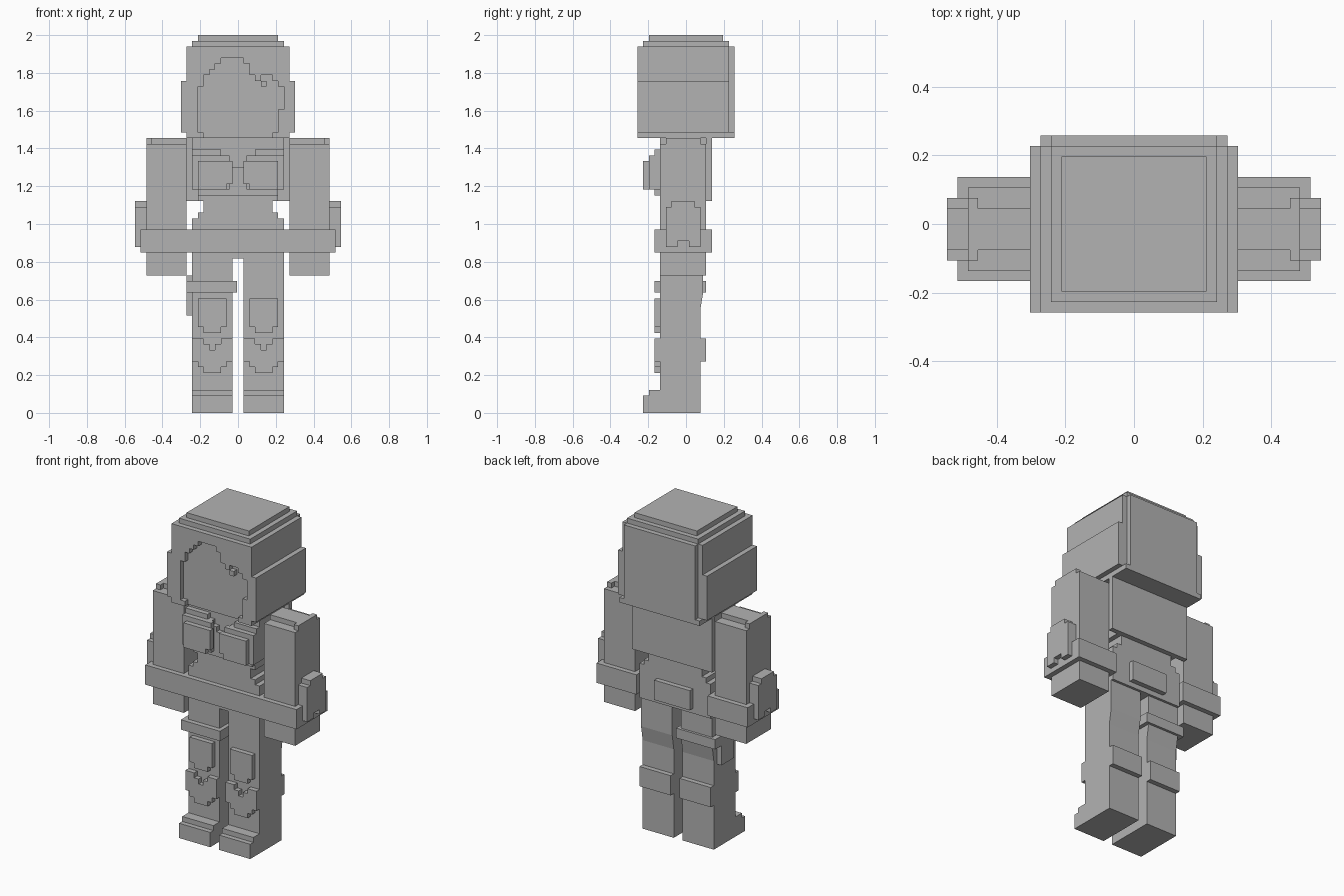
import bpy, bmesh
from mathutils import Vector

cube = bpy.data.objects.get("Cube")
if cube:
    bpy.data.objects.remove(cube, do_unlink=True)

U = 2 / 66  # one block of the figure

grey = bpy.data.materials.new("plain_grey")
grey.use_nodes = True
GREY = (0.45, 0.45, 0.45, 1)
grey.diffuse_color = GREY
grey.node_tree.nodes["Principled BSDF"].inputs["Base Color"].default_value = GREY


def prism(name, outline, a, b, axis="y", flip=1):
    """Extrude an outline (x,z along y; or y,z along x) from a to b."""
    bm = bmesh.new()

    def place(p, d):
        x, y = (p[0], d) if axis == "y" else (d, p[0])
        return Vector((x * flip, y, p[1])) * U
    face = bm.faces.new([bm.verts.new(place(p, a)) for p in outline])
    step = place((0, 0), b) - place((0, 0), a)
    moved = bmesh.ops.extrude_face_region(bm, geom=[face])["geom"]
    bmesh.ops.translate(bm, vec=step, verts=[v for v in moved if isinstance(v, bmesh.types.BMVert)])
    bmesh.ops.recalc_face_normals(bm, faces=bm.faces)
    mesh = bpy.data.meshes.new(name)
    bm.to_mesh(mesh)
    bm.free()
    mesh.materials.append(grey)
    ob = bpy.data.objects.new(name, mesh)
    bpy.context.collection.objects.link(ob)
    return ob


def box(name, x0, x1, y0, y1, z0, z1, flip=1):
    return prism(name, [(x0, z0), (x1, z0), (x1, z1), (x0, z1)], y0, y1, "y", flip)


def symmetric(half):
    return half + [(-x, z) for x, z in reversed(half)]


# head with stepped crown and back of hair
box("head", -9, 9, -7.5, 7.5, 48, 64)
box("crown_step", -8, 8, -7.5, 7.5, 64, 65)
box("crown_top", -7, 7, -6.5, 6.5, 65, 66)
box("hair_back", -8, 8, 7.5, 8.5, 48, 64)

# hair framing the recessed face
prism("hair_front", [
    (-9, 48), (-9, 64), (9, 64), (9, 48), (6, 48), (6, 49), (7, 49), (7, 53),
    (8, 53), (8, 57), (7, 57), (7, 58), (6, 58), (6, 59), (4, 59), (4, 58),
    (3, 58), (3, 59), (2, 59), (2, 61), (1, 61), (1, 62), (-3, 62), (-3, 61),
    (-4, 61), (-4, 60), (-5, 60), (-5, 59), (-6, 59), (-6, 57), (-7, 57),
    (-7, 49), (-6, 49), (-6, 48)], -8.5, -7.5)
box("hair_pin", 4, 5, -8.5, -7.5, 57, 58)

# torso with narrow waist, long hair on the back
prism("torso", symmetric([(8, 27), (8, 34), (7, 34), (7, 35), (6, 35), (6, 37),
                          (7, 37), (7, 39), (8, 39), (8, 48)]), -4.5, 3.5)
box("long_hair", -9, 9, 3.5, 4.5, 37, 48)
box("chest_band", -7, 7, -5.5, -4.5, 38, 39)
box("chest_bridge", -1, 1, -5.5, -4.5, 39, 43)
box("belt", -9, 9, -5.5, -4.5, 28, 32)
box("back_pouch", -4, 4, 3.5, 4.5, 28, 32)

for side, s in (("left", 1), ("right", -1)):
    # side hair and lower back locks
    box(side + "_side_hair", 9, 10, -8.5, 7.5, 49, 58, s)
    box(side + "_back_lock", 8, 9, 7.5, 8.5, 48, 49, s)

    # layered chest
    prism(side + "_chest_base", [(1, 39), (8, 39), (8, 46), (3, 46), (3, 45), (2, 45), (2, 44), (1, 44)],
          -5.5, -4.5, "y", s)
    box(side + "_chest_middle", 1.5, 8, -6.5, -5.5, 39, 45, s)
    prism(side + "_chest_front", [(2, 39), (7, 39), (7, 44), (1, 44), (1, 40), (2, 40)],
          -7.5, -6.5, "y", s)

    # arm, shoulder cap, cuff and outer pad
    box(side + "_arm", 9, 16, -4.5, 3.5, 24, 47, s)
    box(side + "_shoulder_cap", 9, 15, -2.5, 1.5, 47, 48, s)
    box(side + "_shoulder_edge", 15, 16, -3.5, 2.5, 47, 48, s)
    box(side + "_cuff", 8, 17, -5.5, 4.5, 28, 32, s)
    prism(side + "_arm_pad", [
        (-3.5, 29), (-3.5, 36), (-2.5, 36), (-2.5, 37), (1.5, 37), (1.5, 36),
        (2.5, 36), (2.5, 29), (0.5, 29), (0.5, 30), (-1.5, 30), (-1.5, 29)],
        16, 18, "x", s)

    # leg with calf band, shin guard, knee pad and boot
    prism(side + "_leg", [(-4.5, 0), (2.5, 0), (2.5, 18), (3, 21), (3, 27), (-4.5, 27)],
          1, 8, "x", s)
    box(side + "_calf_band", 1, 8, 2, 3.5, 9, 13, s)
    prism(side + "_shin_guard", [
        (1, 9), (2, 9), (2, 8), (3, 8), (3, 7), (6, 7), (6, 8), (7, 8), (7, 9),
        (8, 9), (8, 13), (6, 13), (6, 12), (5, 12), (5, 11), (4, 11), (4, 12),
        (3, 12), (3, 13), (1, 13)], -5.5, -4.5, "y", s)
    prism(side + "_knee_pad", [(2, 15), (3, 15), (3, 14), (6, 14), (6, 15), (7, 15), (7, 20), (2, 20)],
          -5.5, -4.5, "y", s)
    prism(side + "_boot_toe", [(-4.5, 0), (-7.5, 0), (-7.5, 3), (-6.5, 3), (-6.5, 4), (-4.5, 4)],
          1, 8, "x", s)

# thigh strap with holster on the right leg
box("thigh_strap", -9, -0.2, -5.5, 3.5, 21, 23)
box("holster", -9, -8, -2.5, 1.5, 17, 24)
